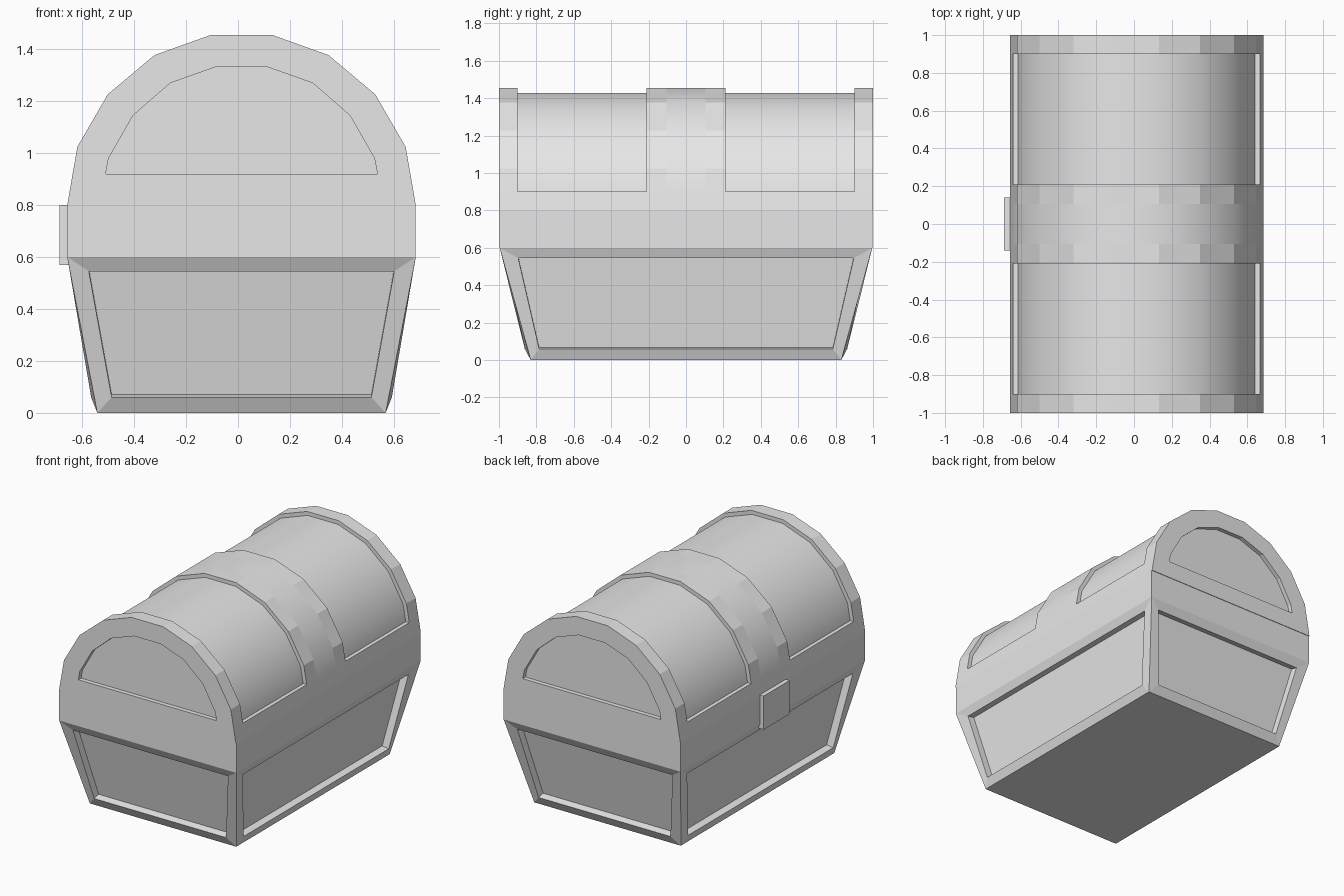
import bpy, bmesh, math
from mathutils import Vector

cube = bpy.data.objects.get("Cube")
if cube:
    bpy.data.objects.remove(cube, do_unlink=True)

grey = bpy.data.materials.new("plain_grey")
grey.use_nodes = True
colour = (0.8, 0.8, 0.8, 1)
grey.diffuse_color = colour
grey.node_tree.nodes["Principled BSDF"].inputs["Base Color"].default_value = colour

CX = 0.0135                 # chest centre, offset by the latch
HX, HY = 0.671, 1.0         # half size at the rim
BX, BY = 0.555, 0.83        # half size at the base
RIM, SEAM = 0.6, 0.8        # top of the taper, bottom of the lid


def finish(bm, name):
    bmesh.ops.remove_doubles(bm, verts=bm.verts, dist=0.0001)
    bmesh.ops.recalc_face_normals(bm, faces=bm.faces)
    for e in bm.edges:
        e.smooth = len(e.link_faces) == 2 and e.calc_face_angle() < math.radians(30)
    mesh = bpy.data.meshes.new(name)
    bm.to_mesh(mesh)
    bm.free()
    mesh.materials.append(grey)
    obj = bpy.data.objects.new(name, mesh)
    bpy.context.collection.objects.link(obj)
    return obj


def face(bm, points, smooth=False):
    f = bm.faces.new([bm.verts.new(p) for p in points])
    f.smooth = smooth
    return f


def bridge(bm, a, b, closed=False, smooth=False):
    n = len(a)
    for i in range(n if closed else n - 1):
        j = (i + 1) % n
        face(bm, (a[i], a[j], b[j], b[i]), smooth)


# Tapered body: four framed sides with sunken panels
def body_side(bm, place, base, rim, panel_low, panel_high, out_low, out_high):
    def quad(w0, o0, z0, w1, o1, z1):
        return [Vector(place(w, o, z)) for w, o, z in
                ((-w0, o0, z0), (w0, o0, z0), (w1, o1, z1), (-w1, o1, z1))]
    outer = quad(base[0], base[1], 0, rim[0], rim[1], RIM)
    inner = quad(panel_low, out_low, 0.06, panel_high, out_high, 0.545)
    normal = (inner[1] - inner[0]).cross(inner[3] - inner[0]).normalized()
    if normal.dot(inner[0] - Vector((CX, 0, inner[0].z))) < 0:
        normal = -normal
    sunk = [p - normal * 0.05 for p in inner]
    bridge(bm, outer, inner, True)
    bridge(bm, inner, sunk, True)
    face(bm, sunk)
    # Upright band above the taper
    face(bm, quad(rim[0], rim[1], RIM, rim[0], rim[1], SEAM))


bm = bmesh.new()
rim_y = HY - 0.004
for s in (-1, 1):
    body_side(bm, lambda w, o, z: (CX + w, s * o, z),
              (BX, BY), (HX, rim_y), 0.5, 0.588, 0.862, 0.967)
    body_side(bm, lambda w, o, z: (CX + s * o, w, z),
              (BY, BX), (rim_y, HX), 0.785, 0.897, 0.579, 0.65)
face(bm, [(CX + x * BX, y * BY, 0) for x, y in ((-1, -1), (1, -1), (1, 1), (-1, 1))])
finish(bm, "chest_body")

# Arched lid
half_arch = [(0.671, 0.8), (0.654, 0.9), (0.632, 1.025),
             (0.515, 1.227), (0.335, 1.378), (0.12, 1.455)]
half_window = [(0.523, 0.92), (0.518, 0.95), (0.512, 0.98),
               (0.418, 1.145), (0.275, 1.27), (0.1, 1.332)]


def mirrored(half):
    return half + [(-x, z) for x, z in reversed(half)]


def at(profile, y):
    return [Vector((CX + x, y, z)) for x, z in profile]


arch = mirrored(half_arch)
window = mirrored(half_window)
raised = arch[1:-1]
# Barrel profile sits a little inside the raised straps
sunken = [(x * 0.96, z if z < 0.91 else SEAM + (z - SEAM) * 0.96) for x, z in raised]

bm = bmesh.new()
stations = [-1, -0.9, -0.21, -0.105, 0.105, 0.21, 0.9, 1]
for y0, y1 in zip(stations, stations[1:]):
    if y1 - y0 > 0.5:
        # Lower skirt, then the recessed barrel with its surrounding lip
        for part in (arch[:2], arch[-2:]):
            bridge(bm, at(part, y0), at(part, y1))
        for y in (y0, y1):
            bridge(bm, at(raised, y), at(sunken, y))
        for k in (0, -1):
            lip = [raised[k], sunken[k]]
            bridge(bm, at(lip, y0), at(lip, y1))
        bridge(bm, at(sunken, y0), at(sunken, y1), smooth=True)
    else:
        bridge(bm, at(arch, y0), at(arch, y1), smooth=y0 < 0 < y1)

# Lid ends with sunken half-round panels
for s in (-1, 1):
    bridge(bm, at(arch, s * HY), at(window, s * HY), True)
    bridge(bm, at(window, s * HY), at(window, s * (HY - 0.03)), True)
    face(bm, at(window, s * (HY - 0.03)))
face(bm, [(CX + x * HX, y * HY, SEAM) for x, y in ((-1, -1), (1, -1), (1, 1), (-1, 1))])
finish(bm, "lid")

# Latch plate
bm = bmesh.new()
bmesh.ops.create_cube(bm, size=1)
for v in bm.verts:
    v.co = Vector((v.co.x * 0.04 - 0.667, v.co.y * 0.28, v.co.z * 0.23 + 0.685))
finish(bm, "latch")
